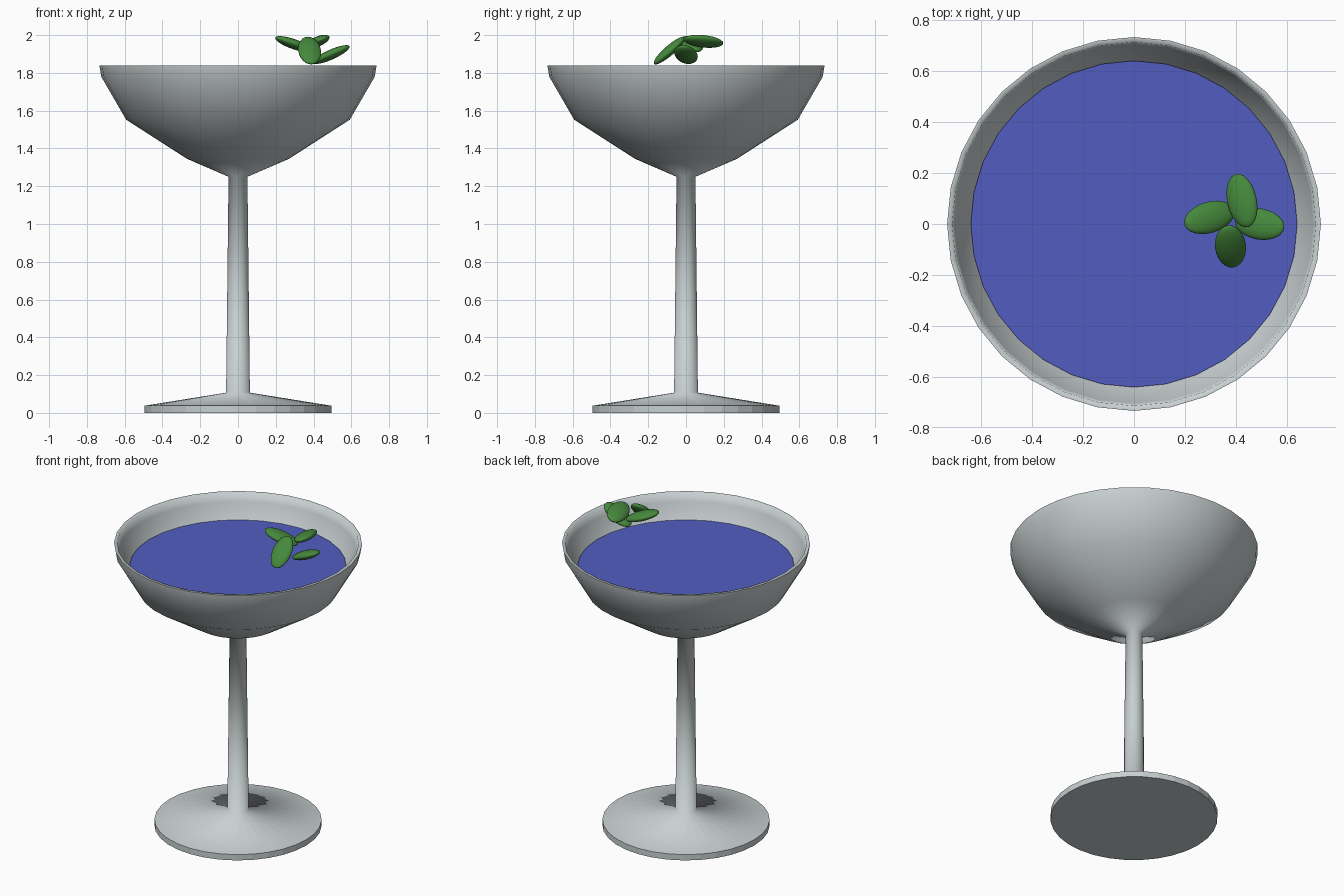
import bpy, bmesh, math
from mathutils import Vector

if "Cube" in bpy.data.objects:
    bpy.data.objects.remove(bpy.data.objects["Cube"])


def material(name, rgb):
    m = bpy.data.materials.new(name)
    m.diffuse_color = (*rgb, 1.0)
    m.use_nodes = True
    m.node_tree.nodes["Principled BSDF"].inputs["Base Color"].default_value = m.diffuse_color
    return m


GLASS = material("pale grey glass", (0.58, 0.63, 0.64))
LIQUID = material("blue drink", (0.085, 0.11, 0.53))
LEAF = material("mint green", (0.06, 0.25, 0.045))


def lathe(name, profile, mat, smooth_angle, sharp_rule=None):
    """Spin an (r, z) profile around the z axis."""
    bm = bmesh.new()
    vs = [bm.verts.new((r, 0, z)) for r, z in profile]
    es = [bm.edges.new(p) for p in zip(vs, vs[1:])]
    bmesh.ops.spin(bm, geom=vs + es, cent=(0, 0, 0), axis=(0, 0, 1),
                   angle=math.tau, steps=32)
    bmesh.ops.remove_doubles(bm, verts=bm.verts[:], dist=1e-4)
    bmesh.ops.dissolve_degenerate(bm, edges=bm.edges[:], dist=1e-5)
    bmesh.ops.recalc_face_normals(bm, faces=bm.faces[:])
    for f in bm.faces:
        f.smooth = True
    for e in bm.edges:
        hard = e.calc_face_angle(0) > smooth_angle
        if hard or (sharp_rule and all(sharp_rule(v.co) for v in e.verts)):
            e.smooth = False
    me = bpy.data.meshes.new(name)
    bm.to_mesh(me)
    bm.free()
    me.materials.append(mat)
    ob = bpy.data.objects.new(name, me)
    bpy.context.collection.objects.link(ob)
    return ob


# Glass: foot, stem, outer bowl, rim, inner bowl
lathe("cocktail_glass", [
    (0, 0), (0.495, 0), (0.495, 0.038), (0.063, 0.107), (0.05, 1.25),
    (0.27, 1.345), (0.592, 1.552), (0.724, 1.78), (0.734, 1.84),
    (0.714, 1.84), (0.704, 1.785), (0.572, 1.565), (0.26, 1.365), (0, 1.28),
], GLASS, math.radians(85), lambda c: c.xy.length > 0.48 and c.z < 0.1)

# Drink filling the bowl
lathe("drink", [(0, 1.29), (0.255, 1.368), (0.567, 1.568), (0.641, 1.695), (0, 1.695)],
      LIQUID, math.radians(40))

# Mint garnish: centre, then yaw / upward tilt / roll of each flat leaf
leaves = {
    "leaf_right": ((0.493, 0.0, 1.897), -10, 24, 0),
    "leaf_left": ((0.296, 0.026, 1.952), 197, 19, 0),
    "leaf_back": ((0.424, 0.092, 1.967), 103, -7, -20),
    "leaf_front": ((0.379, -0.088, 1.918), -83, -41, 0),
}
for name, (loc, yaw, tilt, roll) in leaves.items():
    bpy.ops.mesh.primitive_uv_sphere_add(
        segments=24, ring_count=14, radius=1, location=loc,
        rotation=[math.radians(a) for a in (roll, -tilt, yaw)])
    ob = bpy.context.object
    ob.name = name
    ob.scale = (0.108, 0.061, 0.026)
    ob.data.materials.append(LEAF)
    bpy.ops.object.shade_smooth()
